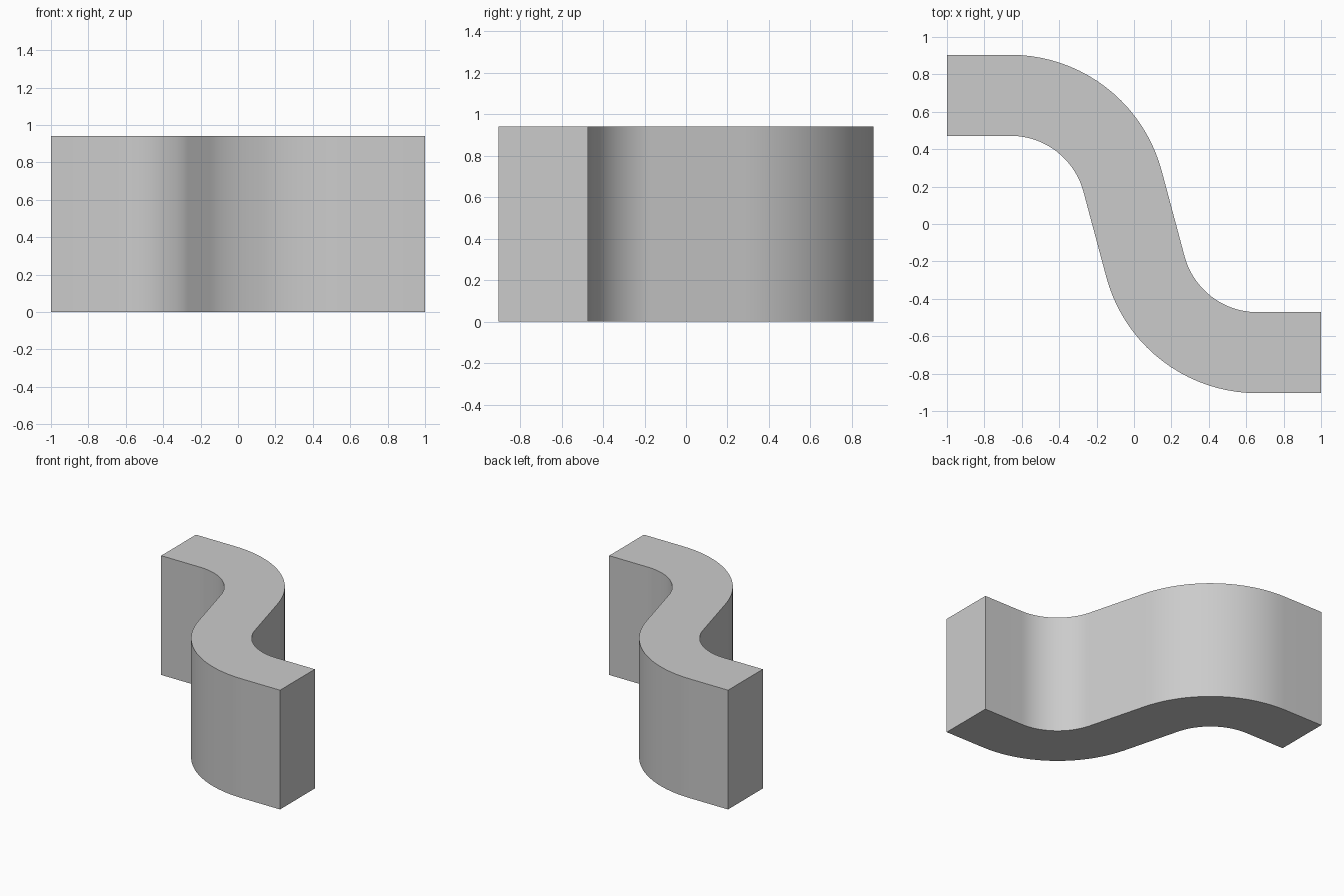
import bpy, bmesh, math
from mathutils import Vector

WIDTH, HEIGHT = 0.433, 0.94
RADIUS, SWEEP, STEPS = 0.62, math.radians(75), 20
BEND_X, END_Y = -0.66, 0.688

cube = bpy.data.objects.get("Cube")
if cube:
    bpy.data.objects.remove(cube, do_unlink=True)

# Centre line of one half: straight end, then the bend; each entry is (point, normal)
half = [(Vector((-1, END_Y)), Vector((0, 1)))]
for i in range(STEPS + 1):
    a = SWEEP * i / STEPS
    normal = Vector((math.sin(a), math.cos(a)))
    half.append((Vector((BEND_X, END_Y - RADIUS)) + normal * RADIUS, normal))

# The other half is the same path turned half a circle about the centre
path = half + [(-p, n) for p, n in reversed(half)]
outline = [p + n * WIDTH / 2 for p, n in path]
outline += [p - n * WIDTH / 2 for p, n in reversed(path)]

# Extrude the S-shaped outline into a solid block
bm = bmesh.new()
base = bm.faces.new([bm.verts.new((p.x, p.y, 0)) for p in outline])
top = bmesh.ops.extrude_face_region(bm, geom=[base], use_keep_orig=True)
bmesh.ops.translate(bm, vec=(0, 0, HEIGHT),
                    verts=[v for v in top["geom"] if isinstance(v, bmesh.types.BMVert)])
bmesh.ops.recalc_face_normals(bm, faces=bm.faces)
mesh = bpy.data.meshes.new("s_curve_block")
bm.to_mesh(mesh)
bm.free()
block = bpy.data.objects.new("s_curve_block", mesh)
bpy.context.collection.objects.link(block)

# Plain grey finish
grey = bpy.data.materials.new("light_grey")
grey.use_nodes = True
colour = (0.6, 0.6, 0.6, 1)
grey.diffuse_color = colour
grey.node_tree.nodes["Principled BSDF"].inputs["Base Color"].default_value = colour
mesh.materials.append(grey)

# Smooth bends with crisp edges
bpy.ops.object.select_all(action="DESELECT")
block.select_set(True)
bpy.context.view_layer.objects.active = block
bpy.ops.object.shade_smooth_by_angle(angle=math.radians(30))
